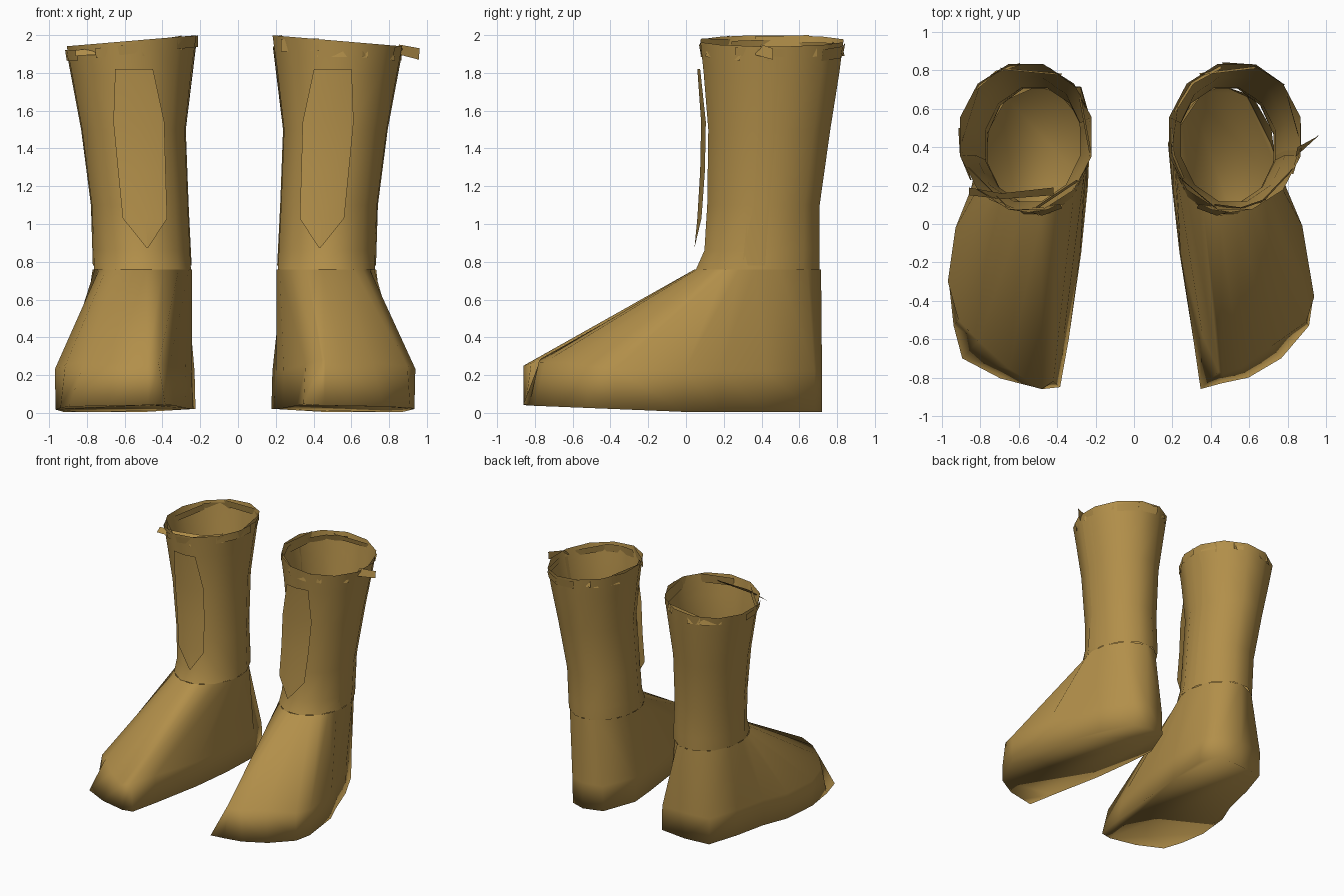
import bpy, bmesh, random
from math import radians, cos, sin

if "Cube" in bpy.data.objects:
    bpy.data.objects.remove(bpy.data.objects["Cube"])

random.seed(4)
leather = bpy.data.materials.new("tan_leather")
leather.diffuse_color = (0.445, 0.275, 0.068, 1)
leather.use_nodes = True
leather.node_tree.nodes["Principled BSDF"].inputs["Base Color"].default_value = leather.diffuse_color

# shaft profile: height, inner side, outer side, front, back
SHAFT = [(0.76, .243, .77, .045, .715), (0.86, .248, .77, .09, .715), (1.1, .26, .78, .105, .715),
         (1.5, .275, .832, .11, .772), (1.82, .238, .885, .085, .82), (2.0, .212, .915, .067, .842)]

# foot outlines, counted from the back around the outer side: outward and depth position,
# and how far the upper edge of the side wall is pulled in
ANGLES = (90, 52, 20, -3, -17, -30, -43, -57, -74, -95, -114, -137, -160, 180, 150, 115)
LEFT = [(.50, .72, 0), (.71, .70, 0), (.79, .45, 0), (.85, .18, 0), (.93, -.02, 0),
        (.97, -.30, 0), (.945, -.53, .03), (.90, -.70, .09), (.70, -.805, .05), (.48, -.86, 0),
        (.39, -.85, .03), (.345, -.60, .02), (.28, -.15, 0), (.245, .20, 0),
        (.23, .54, 0), (.28, .715, 0)]
RIGHT = [(.50, .72, 0), (.62, .68, 0), (.75, .42, 0), (.835, .18, 0), (.915, -.01, 0),
         (.977, -.38, 0), (.955, -.53, .02), (.81, -.70, .06), (.64, -.80, .05), (.50, -.83, .05),
         (.39, -.86, .09), (.355, -.62, .04), (.28, -.15, 0), (.24, .20, 0),
         (.22, .42, 0), (.33, .69, 0)]


def shaft_point(deg, z, scale=1.0):
    """Point on the leg at an angle (0 = outer side, 90 = back)."""
    k = 0
    while k < len(SHAFT) - 2 and z > SHAFT[k + 1][0]:
        k += 1
    a, b = SHAFT[k], SHAFT[k + 1]
    f = (z - a[0]) / (b[0] - a[0])
    u0, u1, y0, y1 = (a[i] + (b[i] - a[i]) * f for i in range(1, 5))
    c, s = cos(radians(deg)), sin(radians(deg))
    # the rim leans down towards the outer side
    drop = max(0, z - 1.5) / .5 * .03 * (1 + c)
    return ((u0 + u1) / 2 + (u1 - u0) / 2 * c * scale,
            (y0 + y1) / 2 + (y1 - y0) / 2 * s * scale, z - drop)


def make(name, rings, side, closed=False, cap=False, angle=40):
    """Skin a list of equal-length point rows; side -1 is the left boot."""
    bm = bmesh.new()
    rows = []
    for ring in rings:
        rows.append([bm.verts.new((-u if side < 0 else u - .038, y, z)) for u, y, z in ring])
    n = len(rows[0])
    for lo, hi in zip(rows, rows[1:]):
        for i in range(n if closed else n - 1):
            j = (i + 1) % n
            bm.faces.new((lo[i], lo[j], hi[j], hi[i]))
    if cap:
        bm.faces.new(rows[0])
    bmesh.ops.recalc_face_normals(bm, faces=bm.faces)
    me = bpy.data.meshes.new(name)
    bm.to_mesh(me)
    bm.free()
    me.materials.append(leather)
    me.shade_smooth()
    me.set_sharp_from_angle(angle=radians(angle))
    ob = bpy.data.objects.new(name, me)
    bpy.context.collection.objects.link(ob)
    return ob


def patch(name, side, d0, d1, z0, z1, s0, s1, tilt=0, steps=3):
    """Thin strip following the leg between two angles and heights."""
    rings = []
    for z, s in ((z0, s0), (z1, s1)):
        ring = []
        for i in range(steps + 1):
            f = i / steps
            u, y, h = shaft_point(d0 + (d1 - d0) * f, z, s)
            ring.append((u, y, min(2.0, h + tilt * (f - .5))))
        rings.append(ring)
    return make(name, rings, side)


for side, label, outline in ((-1, "left", LEFT), (1, "right", RIGHT)):
    # foot: sole ring, side ring and ankle ring
    sole, wall, ankle = [], [], []
    for deg, (u, y, pull) in zip(ANGLES, outline):
        toe = max(0, -y) / .86
        inner = max(0, .5 - u) * .06
        sole.append((u - .005, y, .005 + .035 * toe + inner))
        wall.append((u + (pull if u < .45 else -pull if u > .6 else 0), y + pull,
                     .22 + .03 * toe + pull * .4))
        ankle.append(shaft_point(deg, .76))
    make(label + "_foot", [sole, wall, ankle], side, closed=True, cap=True, angle=120)

    # leg tube, open at the top
    rings = [[shaft_point(a * 30 + 15, row[0], 1.01) for a in range(12)] for row in SHAFT]
    make(label + "_shaft", rings, side, closed=True, angle=60)

    # side seams
    for tag, deg in (("outer", 0), ("inner", 180)):
        rings = [[shaft_point(deg + o, z, s) for o, s in ((-15, 1.0), (0, .995), (6, .985))]
                 for z in (.78, 1.1, 1.5, 1.94)]
        make(label + "_" + tag + "_seam", rings, side)

    # shin panel: rows of left edge, middle, right edge, bent around the leg
    du = 0 if side < 0 else -.01
    panel = []
    for z, u0, u1, front, bend in ((.875, .475, .485, .045, 0), (1.03, .375, .61, .06, .022),
                                   (1.28, .383, .635, .075, .025), (1.54, .39, .66, .08, .025),
                                   (1.82, .45, .65, .06, .015)):
        panel.append([(u0 + du, front + bend, z), ((u0 + u1) / 2 + du, front, z),
                      (u1 + du, front + bend, z)])
    make(label + "_shin_panel", panel, side)

    # ragged cuff of overlapping strips
    for i in range(10):
        d = i * 36 + random.uniform(-8, 8)
        s = random.uniform(.99, 1.03)
        patch(label + "_cuff_strip", side, d, d + random.uniform(40, 58),
              random.uniform(1.91, 1.94), random.uniform(1.97, 2.0),
              s, s + random.uniform(-.06, .01), random.uniform(-.02, .02), 1 + i % 2)

# loose flap on the right cuff and folded tab on the left cuff
make("right_cuff_flap", [[(.88, .35, 1.90), (.995, .46, 1.87)],
                         [(.89, .40, 1.95), (1.0, .46, 1.93)]], 1)
make("left_cuff_tab", [[(.86, .15, 1.89), (.69, .13, 1.90), (.42, .15, 1.93)],
                       [(.86, .19, 1.92), (.69, .16, 1.94), (.42, .19, 1.96)]], -1)
